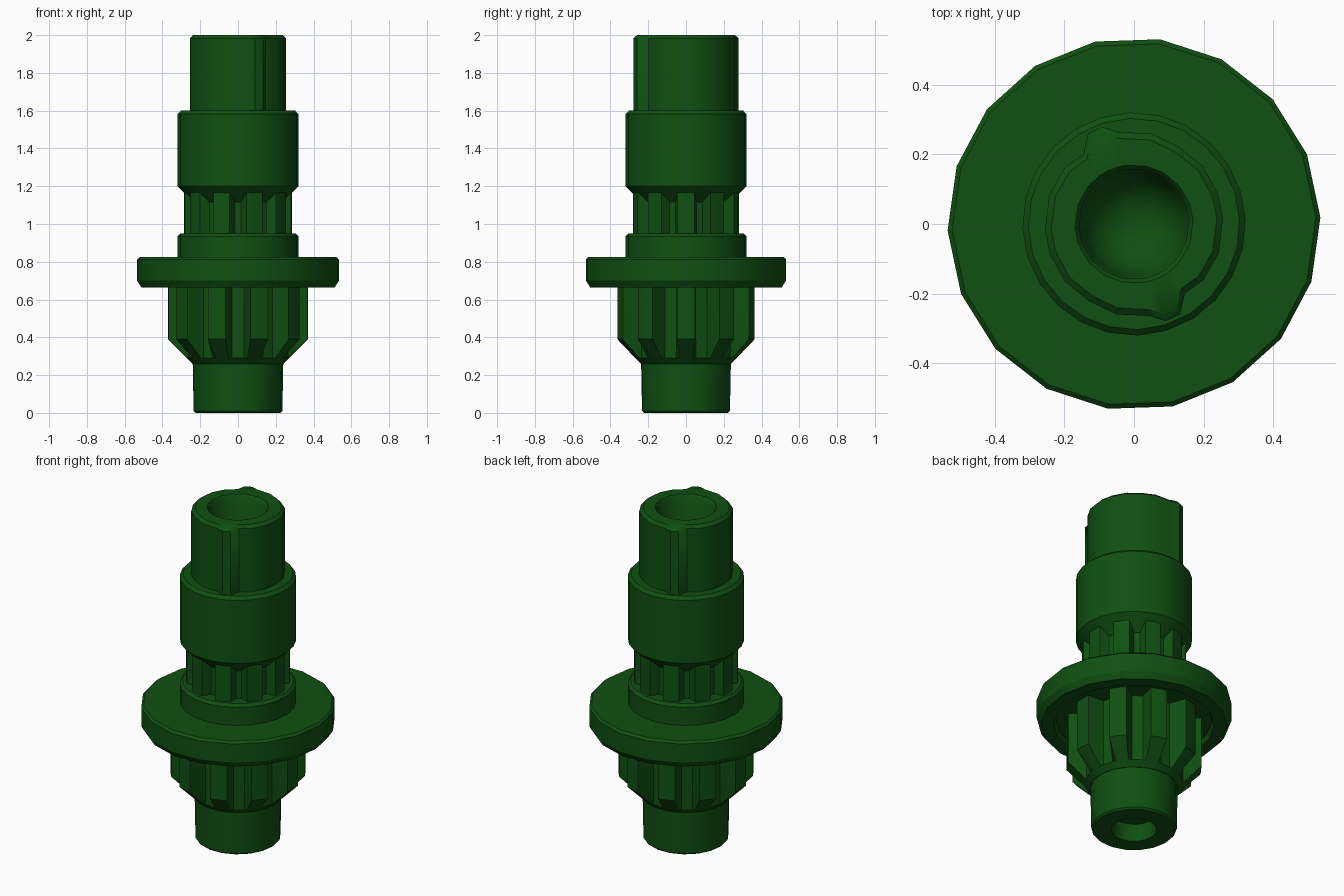
import bpy, bmesh, math

if "Cube" in bpy.data.objects:
    bpy.data.objects.remove(bpy.data.objects["Cube"])

green = bpy.data.materials.new("dark_green")
green.diffuse_color = (0.005, 0.08, 0.006, 1)
green.use_nodes = True
green.node_tree.nodes["Principled BSDF"].inputs["Base Color"].default_value = green.diffuse_color


def loft(name, rings, angle=30):
    """Skin a stack of equal-count rings and cap both ends."""
    bm = bmesh.new()
    loops = [[bm.verts.new(p) for p in ring] for ring in rings]
    n = len(loops[0])
    for a, b in zip(loops, loops[1:]):
        for i in range(n):
            j = (i + 1) % n
            bm.faces.new((a[i], a[j], b[j], b[i]))
    bm.faces.new(loops[0][::-1])
    bm.faces.new(loops[-1])
    bmesh.ops.recalc_face_normals(bm, faces=bm.faces)
    mesh = bpy.data.meshes.new(name)
    bm.to_mesh(mesh)
    bm.free()
    mesh.materials.append(green)
    ob = bpy.data.objects.new(name, mesh)
    bpy.context.collection.objects.link(ob)
    bpy.ops.object.select_all(action='DESELECT')
    ob.select_set(True)
    bpy.context.view_layer.objects.active = ob
    bpy.ops.object.shade_smooth_by_angle(angle=math.radians(angle))


def ring(polar, z, cap=9.0, scale=1.0):
    """Ring from (degrees, radius) pairs, limited to the cap radius."""
    pts = []
    for deg, r in polar:
        a, r = math.radians(deg), min(r * scale, cap)
        pts.append((r * math.cos(a), r * math.sin(a), z))
    return pts


def lathe(name, profile, n=18, phase=2.0, angle=30):
    circle = [(phase + 360 * i / n, 1.0) for i in range(n)]
    loft(name, [ring(circle, z, scale=r) for r, z in profile], angle)


def toothed(root, tip, top_half, base_half, count=10, phase=-72):
    """Polar outline with evenly spaced trapezoid teeth."""
    out = []
    for k in range(count):
        c = phase + 360 * k / count
        out += [(c - base_half, root), (c - top_half, tip), (c, tip),
                (c + top_half, tip), (c + base_half, root)]
    return out


# Lower journal with a blind bore in its end
lathe("lower_journal", [(0.115, 0.1), (0.125, 0.0), (0.225, 0.0),
                        (0.235, 0.01), (0.24, 0.27)])

# Pinion teeth, tapered at the lower end
pinion = toothed(0.27, 0.37, 7.5, 11.5)
loft("pinion", [ring(pinion, z, cap) for z, cap in
                ((0.26, 0.24), (0.29, 0.27), (0.39, 0.37), (0.72, 0.37))], 25)

# Wide flange with a chamfered edge and a shallow recess underneath
lathe("flange", [(0.43, 0.695), (0.44, 0.665), (0.512, 0.665), (0.535, 0.70),
                 (0.535, 0.812), (0.522, 0.825)])

# Shoulder above the flange
lathe("shoulder", [(0.32, 0.80), (0.32, 0.935), (0.305, 0.95)], n=24)

# Splined neck
neck = toothed(0.235, 0.285, 9, 14)
loft("splined_neck", [ring(neck, 0.93), ring(neck, 1.19)], 25)

# Collar with conical underside
lathe("collar", [(0.23, 1.11), (0.32, 1.20), (0.32, 1.582), (0.303, 1.60)], n=24)

# Upper shaft: round outline with two opposed keys, hollow at the top
half = [(4, .256), (20, .256), (40, .258), (60, .256), (79, .264), (100, .268),
        (108, .293), (117, .291), (126, .247), (141, .256), (161, .257)]
shaft = half + [(a + 180, r) for a, r in half]
round_out = [(a, 1.0) for a, r in shaft]
loft("upper_shaft", [ring(shaft, 1.58), ring(shaft, 1.983),
                     ring(shaft, 2.0, scale=0.93)]
     + [ring(round_out, z, scale=r) for r, z in
        ((0.17, 2.0), (0.158, 1.985), (0.15, 1.80), (0.12, 1.73),
         (0.07, 1.69), (0.02, 1.68))], 40)
